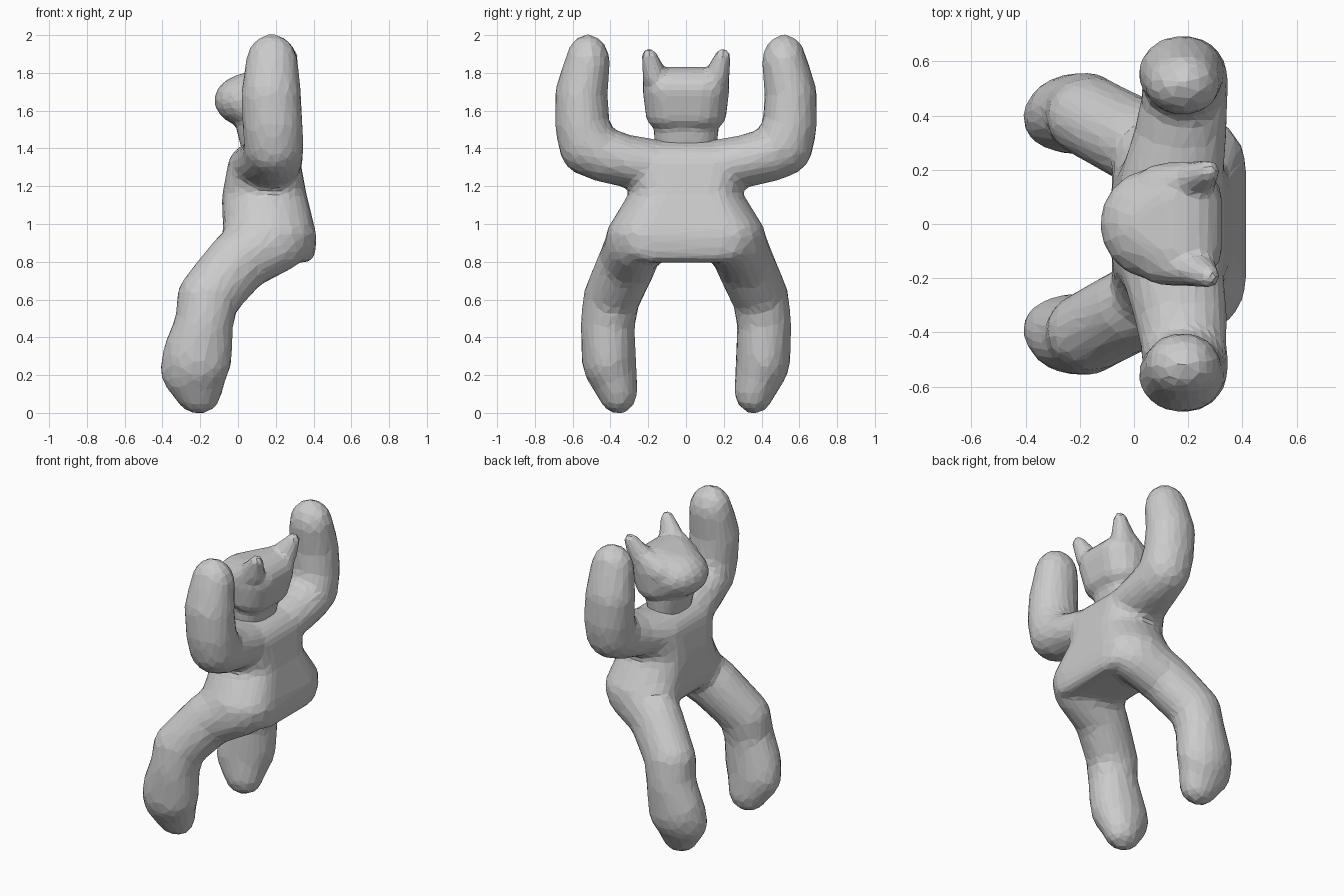
import bpy, bmesh
from math import sin, cos, pi
from mathutils import Vector

if "Cube" in bpy.data.objects:
    bpy.data.objects.remove(bpy.data.objects["Cube"])

PAD = 0.006  # makes up for shrinkage while smoothing


def blob(center, radii):
    """Points on an ellipsoid."""
    pts = []
    for i in range(11):
        t = pi * (i + 0.5) / 11
        for j in range(18):
            p = 2 * pi * j / 18
            pts.append(Vector((center[0] + (radii[0] + PAD) * sin(t) * cos(p),
                               center[1] + (radii[1] + PAD) * sin(t) * sin(p),
                               center[2] + (radii[2] + PAD) * cos(t) * 1.01)))
    return pts


def hull(bm, blobs):
    """Closed convex skin around several ellipsoids."""
    verts = [bm.verts.new(p) for c, r in blobs for p in blob(c, r)]
    bmesh.ops.convex_hull(bm, input=verts)
    loose = [v for v in verts if v.is_valid and not v.link_faces]
    bmesh.ops.delete(bm, geom=loose, context='VERTS')


def mirrored(b, s):
    (x, y, z), r = b
    return ((x, y * s, z), r)


def both(*blobs):
    return [mirrored(b, s) for b in blobs for s in (1, -1)]


def chain(bm, blobs):
    """Limb made of hulls between neighbours, on both sides."""
    for s in (1, -1):
        for a, b in zip(blobs, blobs[1:]):
            hull(bm, [mirrored(a, s), mirrored(b, s)])


def finish(bm, name, voxel, smooth, faces):
    """Fuse the hulls into one soft, low-poly skin."""
    bmesh.ops.recalc_face_normals(bm, faces=bm.faces)
    mesh = bpy.data.meshes.new(name)
    bm.to_mesh(mesh)
    bm.free()
    ob = bpy.data.objects.new(name, mesh)
    bpy.context.collection.objects.link(ob)
    m = ob.modifiers.new("fuse", 'REMESH')
    m.mode, m.voxel_size = 'VOXEL', voxel
    m = ob.modifiers.new("soften", 'SMOOTH')
    m.factor, m.iterations = 0.5, smooth
    dg = bpy.context.evaluated_depsgraph_get()
    count = len(ob.evaluated_get(dg).to_mesh().polygons) * 2
    m = ob.modifiers.new("reduce", 'DECIMATE')
    m.ratio = min(1, faces / count)
    dg = bpy.context.evaluated_depsgraph_get()
    ob.data = bpy.data.meshes.new_from_object(ob.evaluated_get(dg))
    ob.data.name = name
    ob.modifiers.clear()
    for p in ob.data.polygons:
        p.use_smooth = False
    return ob


# body: torso, legs and arms
bm = bmesh.new()
chest = ((0.14, 0.16, 1.30), (0.19, 0.16, 0.14))
waist = ((0.14, 0.12, 1.14), (0.22, 0.17, 0.14))
hips = ((0.16, 0.21, 0.98), (0.24, 0.19, 0.10))
pelvis = ((0.17, 0.22, 0.94), (0.24, 0.20, 0.13))
rump = ((0.355, 0.16, 0.86), (0.05, 0.15, 0.06))
hull(bm, both(chest, waist))
hull(bm, both(waist, pelvis))
hull(bm, both(hips, pelvis, rump))

chain(bm, [((0.17, 0.27, 0.90), (0.20, 0.15, 0.16)),
           ((0.01, 0.305, 0.81), (0.17, 0.15, 0.16)),
           ((-0.16, 0.395, 0.61), (0.16, 0.145, 0.15)),
           ((-0.18, 0.415, 0.47), (0.15, 0.14, 0.15)),
           ((-0.215, 0.41, 0.30), (0.18, 0.14, 0.20)),
           ((-0.235, 0.39, 0.23), (0.175, 0.125, 0.16)),
           ((-0.21, 0.36, 0.11), (0.12, 0.10, 0.11))])

chain(bm, [((0.15, 0.22, 1.32), (0.18, 0.15, 0.13)),
           ((0.17, 0.32, 1.335), (0.17, 0.14, 0.13)),
           ((0.185, 0.45, 1.37), (0.155, 0.12, 0.14)),
           ((0.19, 0.52, 1.42), (0.155, 0.15, 0.16)),
           ((0.185, 0.55, 1.52), (0.155, 0.14, 0.15)),
           ((0.175, 0.555, 1.68), (0.155, 0.135, 0.15)),
           ((0.18, 0.52, 1.85), (0.135, 0.115, 0.15))])
finish(bm, "body", 0.022, 12, 2600)

# head with neck and ears
bm = bmesh.new()
skull = ((0.06, 0, 1.655), (0.18, 0.195, 0.135))
crown = ((0.17, 0.09, 1.71), (0.15, 0.135, 0.115))
jaw = ((0.15, 0.07, 1.58), (0.14, 0.14, 0.09))
hull(bm, [skull] + both(crown, jaw))
hull(bm, both(((0.12, 0.04, 1.54), (0.13, 0.13, 0.07)),
              ((0.12, 0.04, 1.42), (0.10, 0.12, 0.08))))
chain(bm, [((0.12, 0.14, 1.70), (0.11, 0.08, 0.09)),
           ((0.22, 0.165, 1.78), (0.08, 0.06, 0.07)),
           ((0.275, 0.195, 1.89), (0.035, 0.035, 0.035))])
finish(bm, "head", 0.015, 7, 700)
